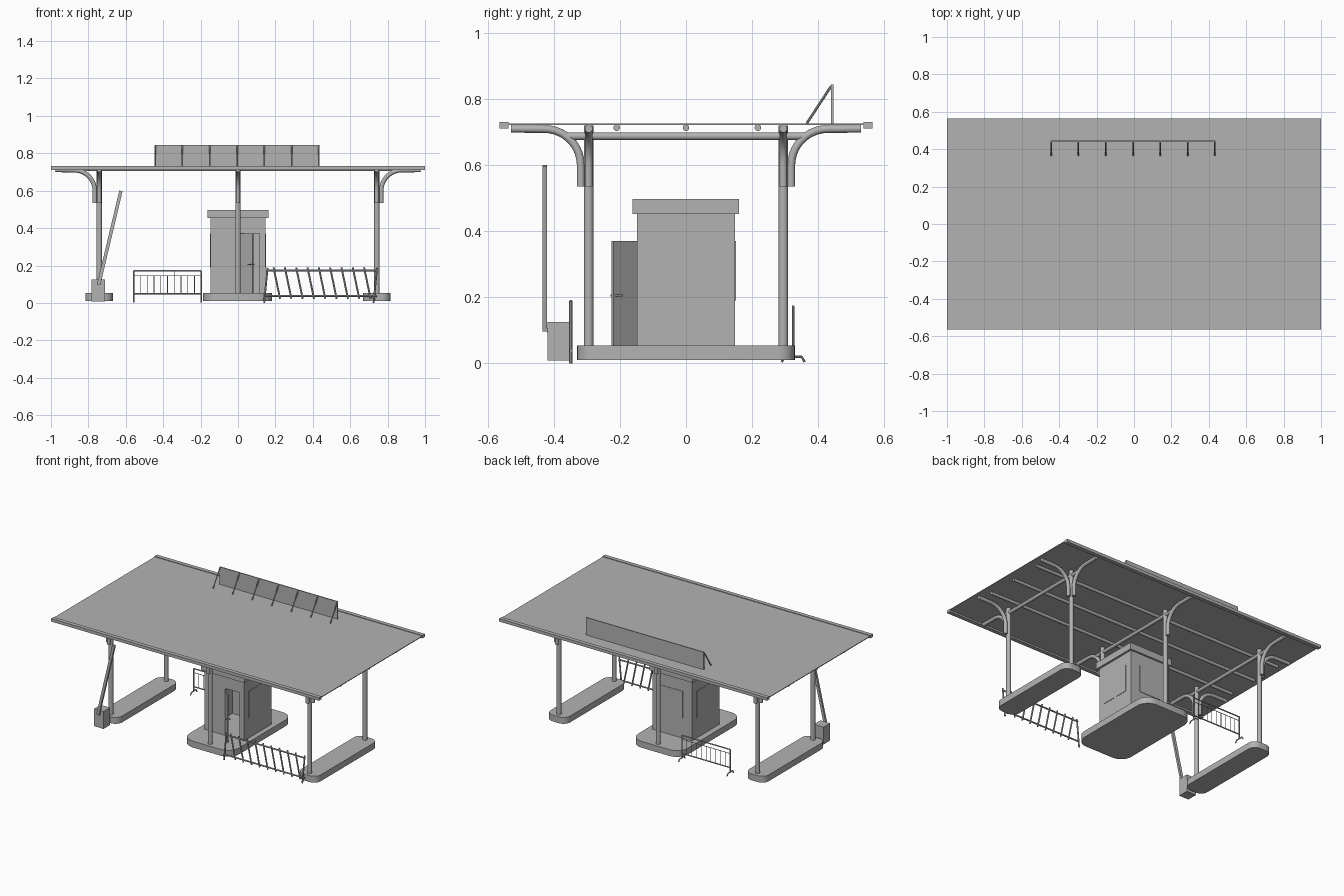
import bpy, bmesh, math
from mathutils import Vector

if "Cube" in bpy.data.objects:
    bpy.data.objects.remove(bpy.data.objects["Cube"])

grey = bpy.data.materials.new("light_grey")
grey.diffuse_color = (0.45, 0.45, 0.45, 1)
grey.use_nodes = True
grey.node_tree.nodes["Principled BSDF"].inputs["Base Color"].default_value = grey.diffuse_color


def finish(name, bm, smooth=False):
    bmesh.ops.recalc_face_normals(bm, faces=bm.faces)
    me = bpy.data.meshes.new(name)
    bm.to_mesh(me)
    bm.free()
    me.materials.append(grey)
    ob = bpy.data.objects.new(name, me)
    bpy.context.collection.objects.link(ob)
    if smooth:
        bpy.ops.object.select_all(action='DESELECT')
        ob.select_set(True)
        bpy.context.view_layer.objects.active = ob
        bpy.ops.object.shade_smooth_by_angle(angle=math.radians(40))
    return ob


def add_box(bm, x0, x1, y0, y1, z0, z1):
    vs = bmesh.ops.create_cube(bm, size=1)['verts']
    for v in vs:
        v.co = Vector((x1 if v.co.x > 0 else x0, y1 if v.co.y > 0 else y0, z1 if v.co.z > 0 else z0))


def add_tube(bm, pts, r, n=12):
    """Sweep a round section along a path lying in one plane."""
    pts = [Vector(p) for p in pts]
    rings = []
    for i, p in enumerate(pts):
        t = (pts[min(i + 1, len(pts) - 1)] - pts[max(i - 1, 0)]).normalized()
        if i == 0:
            u = t.orthogonal().normalized()
        else:
            u = (u - t * u.dot(t)).normalized()
        w = t.cross(u)
        rings.append([bm.verts.new(p + (u * math.cos(a) + w * math.sin(a)) * r)
                      for a in (2 * math.pi * k / n for k in range(n))])
    for a, b in zip(rings, rings[1:]):
        for k in range(n):
            bm.faces.new((a[k], a[(k + 1) % n], b[(k + 1) % n], b[k]))
    bm.faces.new(rings[0])
    bm.faces.new(rings[-1])


def boxes(name, *dims):
    bm = bmesh.new()
    for d in dims:
        add_box(bm, *d)
    return finish(name, bm)


def tubes(name, paths, r, n=12):
    bm = bmesh.new()
    for p in paths:
        add_tube(bm, p, r, n)
    return finish(name, bm, True)


# Canopy sheet, long edge rails and purlins
boxes("canopy_sheet", (-1, 1, -0.565, 0.565, 0.722, 0.727))
for s, label in ((-1, "front"), (1, "back")):
    y0, y1 = sorted((s * 0.538, s * 0.565))
    boxes(label + "_canopy_rail", (-1, 1, y0, y1, 0.711, 0.731))
tubes("canopy_purlins", [[(-0.95, y, 0.714), (0.95, y, 0.714)] for y in (-0.21, 0, 0.218)], 0.01)


# Islands with rounded corners
def island(name, cx, hw, hl, r):
    bm = bmesh.new()
    vs = []
    for q, (sx, sy) in enumerate(((1, 1), (-1, 1), (-1, -1), (1, -1))):
        for k in range(7):
            a = math.pi / 2 * (q + k / 6)
            vs.append(bm.verts.new((cx + sx * (hw - r) + r * math.cos(a),
                                    sy * (hl - r) + r * math.sin(a), 0.01)))
    f = bm.faces.new(vs)
    ext = bmesh.ops.extrude_face_region(bm, geom=[f])['geom']
    bmesh.ops.translate(bm, vec=(0, 0, 0.043), verts=[g for g in ext if isinstance(g, bmesh.types.BMVert)])
    finish(name, bm, True)


island("left_island", -0.742, 0.073, 0.33, 0.05)
island("right_island", 0.742, 0.073, 0.33, 0.05)
island("middle_island", -0.003, 0.185, 0.33, 0.08)

# Columns, cross beams and curved brackets
XS = (-0.742, 0, 0.742)
YC = 0.295
tubes("columns", [[(x, s * YC, 0.05), (x, s * YC, 0.72)] for x in XS for s in (-1, 1)], 0.0145, 20)
tubes("cross_beams", [[(x, -0.36, 0.688), (x, 0.36, 0.688)] for x in XS], 0.0115, 16)


def bracket(x, y, dx, dy):
    prof = [(0.024, 0.535), (0.024, 0.60)]
    prof += [(0.024 + 0.11 * (1 - math.cos(a)), 0.60 + 0.11 * math.sin(a))
             for a in (math.pi / 2 * k / 10 for k in range(1, 11))]
    prof.append((0.235, 0.711))
    return [(x + dx * d, y + dy * d, z) for d, z in prof]


arms = [bracket(x, s * YC, 0, s) for x in XS for s in (-1, 1)]
arms += [bracket(x, s * YC, math.copysign(1, x), 0) for x in (XS[0], XS[2]) for s in (-1, 1)]
tubes("curved_brackets", arms, 0.012, 14)

# Booth: walls with a door opening, and cap
B, T, Z0, Z1 = 0.148, 0.01, 0.05, 0.456
boxes("booth_walls",
      (-B, -B + T, -B, B, Z0, Z1), (B - T, B, -B, B, Z0, Z1),
      (-B + T, B - T, B - T, B, Z0, Z1),
      (-B + T, 0.015, -B, -B + T, Z0, Z1), (0.115, B - T, -B, -B + T, Z0, Z1),
      (0.015, 0.115, -B, -B + T, 0.37, Z1))
boxes("booth_cap", (-0.162, 0.162, -0.162, 0.16, 0.453, 0.498))

# Thin window panes on the booth sides and back
panes = []
for y0, y1 in ((-0.10, -0.01), (0.01, 0.10)):
    panes += [(-B - 0.003, -B, y0, y1, 0.19, 0.37), (B, B + 0.003, y0, y1, 0.19, 0.37)]
panes.append((-0.08, 0.08, B, B + 0.003, 0.19, 0.37))
boxes("booth_windows", *panes)

# Door standing open, with handles
door = boxes("booth_door", (0, 0.098, -0.008, 0, 0.053, 0.37),
             (0.083, 0.091, -0.018, 0.010, 0.202, 0.208),
             (0.070, 0.091, -0.020, -0.016, 0.202, 0.208),
             (0.070, 0.091, 0.008, 0.012, 0.202, 0.208))
door.location = (0.017, -B, 0)
door.rotation_euler.z = math.radians(-47)

# Roof sign board with struts
boxes("sign_board", (-0.445, 0.435, 0.440, 0.447, 0.727, 0.845))
struts = [[(-0.443 + i * 0.146, 0.366, 0.727), (-0.443 + i * 0.146, 0.44, 0.84)] for i in range(7)]
tubes("sign_struts", struts, 0.004, 8)

# Lifting barrier: housing and raised boom
boxes("barrier_housing", (-0.782, -0.71, -0.42, -0.35, 0.008, 0.125))
boom = boxes("barrier_boom", (-0.009, 0.009, -0.435, -0.421, 0, 0.515))
boom.location = (-0.745, 0, 0.098)
boom.rotation_euler.y = math.atan2(0.12, 0.505)
boxes("barrier_pivot", (-0.752, -0.738, -0.422, -0.419, 0.093, 0.107))

# Slanted-bar gate at the front right
G = -0.349
bars = [[(0.19 + i * 0.0605, G, 0.19), (0.225 + i * 0.0605, G, 0.022)] for i in range(9)]
bars += [[(x, G, 0.0), (x + 0.018, G, 0.188)] for x in (0.14, 0.725)]
bars += [[(0.15, G, z), (0.742, G, z)] for z in (0.174, 0.038)]
tubes("slanted_gate", bars, 0.005, 8)

# Crowd railing at the back left
R, X0, X1 = 0.325, -0.558, -0.197
frame = [[(X0, R, 0.02), (X0, R, 0.172), (X1, R, 0.172), (X1, R, 0.02)][k:k + 2] for k in range(3)]
frame += [[(X0, R, 0.05), (X1, R, 0.05)]]
frame += [[(x, R - 0.035, 0.004), (x, R - 0.025, 0.02), (x, R + 0.025, 0.02), (x, R + 0.035, 0.004)]
          for x in (X0, X1)]
tubes("railing_frame", frame, 0.004, 8)
thin = [[(X0 + (X1 - X0) * k / 10, R, 0.05), (X0 + (X1 - X0) * k / 10, R, 0.172 if k == 6 else 0.145)]
        for k in range(1, 10)]
thin.append([(X0, R, 0.145), (X1, R, 0.145)])
tubes("railing_bars", thin, 0.002, 6)
